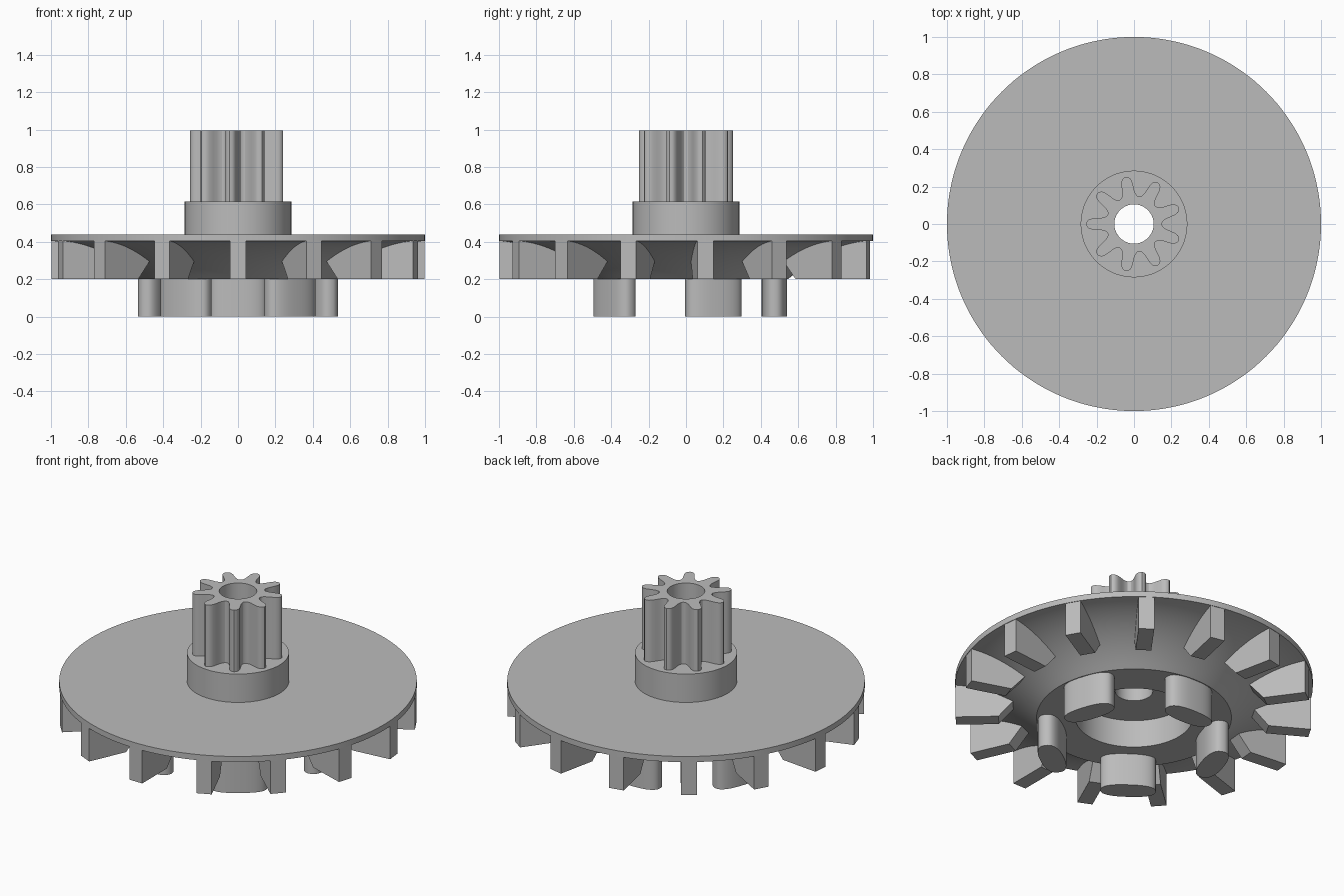
import bpy, bmesh
from math import sin, cos, pi, radians, copysign

old = bpy.data.objects.get("Cube")
if old:
    bpy.data.objects.remove(old, do_unlink=True)

GREY = (0.5, 0.5, 0.5, 1)
grey = bpy.data.materials.new("plain_grey")
grey.use_nodes = True
grey.diffuse_color = GREY
grey.node_tree.nodes["Principled BSDF"].inputs["Base Color"].default_value = GREY


def finish(bm, name, angle=0.0):
    """Turn a bmesh into a shaded object rotated about z."""
    bmesh.ops.recalc_face_normals(bm, faces=bm.faces)
    mesh = bpy.data.meshes.new(name)
    bm.to_mesh(mesh)
    bm.free()
    mesh.materials.append(grey)
    obj = bpy.data.objects.new(name, mesh)
    bpy.context.collection.objects.link(obj)
    obj.rotation_euler.z = angle
    bpy.ops.object.select_all(action='DESELECT')
    obj.select_set(True)
    bpy.context.view_layer.objects.active = obj
    bpy.ops.object.shade_smooth_by_angle(angle=radians(30))
    return obj


def bridge(bm, a, b):
    """Quads between two closed rings of equal length."""
    n = len(a)
    for i in range(n):
        j = (i + 1) % n
        bm.faces.new((a[i], a[j], b[j], b[i]))


def lathe(name, profile, steps=144):
    """Revolve a closed (radius, z) profile."""
    bm = bmesh.new()
    rings = [[bm.verts.new((r * cos(2 * pi * i / steps), r * sin(2 * pi * i / steps), z))
              for i in range(steps)] for r, z in profile]
    for k, ring in enumerate(rings):
        bridge(bm, ring, rings[(k + 1) % len(rings)])
    return finish(bm, name)


def prism(name, points, offset, angle):
    """Extrude a flat outline along an offset."""
    bm = bmesh.new()
    a = [bm.verts.new(p) for p in points]
    b = [bm.verts.new([c + d for c, d in zip(p, offset)]) for p in points]
    bm.faces.new(a)
    bm.faces.new(b)
    bridge(bm, a, b)
    return finish(bm, name, angle)


BORE, HUB_TOP, GEAR_TOP = 0.105, 0.615, 0.995

# Disc, hub, flared underside and central recess
flare = []
for i in range(17):
    d = 0.455 * i / 16
    flare.append((0.545 + d, 0.2 + 0.712 * d - 0.809 * d * (d - 0.132)))
lathe("disc_and_hub",
      [(BORE, 0.37), (0.328, 0.37), (0.328, 0.2)] + flare +
      [(1, 0.44), (0.285, 0.44), (0.285, HUB_TOP), (BORE, HUB_TOP)])

# Fan blades under the rim
blade = [(0.997, 0.2), (0.757, 0.2), (0.64, 0.337), (0.64, 0.42), (0.997, 0.42)]
for k in range(15):
    prism(f"fan_blade_{k + 1}", [(r, -0.044, z) for r, z in blade],
          (0, 0.088, 0), radians(24 * k - 90))

# Rounded drive pegs beneath the ring
peg = []
for i in range(48):
    c, s = cos(2 * pi * i / 48), sin(2 * pi * i / 48)
    peg.append((0.4725 + 0.0675 * copysign(abs(c) ** 0.8, c),
                0.155 * copysign(abs(s) ** 0.8, s), 0))
for k in range(5):
    prism(f"drive_peg_{k + 1}", peg, (0, 0, 0.21), radians(72 * k + 90))

# Nine-tooth pinion with a through bore
half_tooth = [(0.252, 3), (0.243, 5.5), (0.225, 7.5), (0.2, 9),
              (0.178, 10.5), (0.162, 13), (0.152, 16)]
tooth = ([(r, -a) for r, a in reversed(half_tooth)] + [(0.256, 0)] +
         half_tooth + [(0.149, 20)])
outline = [(r, radians(180 + 40 * k + a)) for k in range(9) for r, a in tooth]
bm = bmesh.new()


def ring(z, radius=None):
    return [bm.verts.new(((radius or r) * cos(a), (radius or r) * sin(a), z))
            for r, a in outline]


outer_low, outer_top = ring(HUB_TOP), ring(GEAR_TOP)
inner_top, inner_low = ring(GEAR_TOP, BORE), ring(HUB_TOP, BORE)
bridge(bm, outer_low, outer_top)
bridge(bm, outer_top, inner_top)
bridge(bm, inner_top, inner_low)
bridge(bm, inner_low, outer_low)
finish(bm, "pinion_gear")
